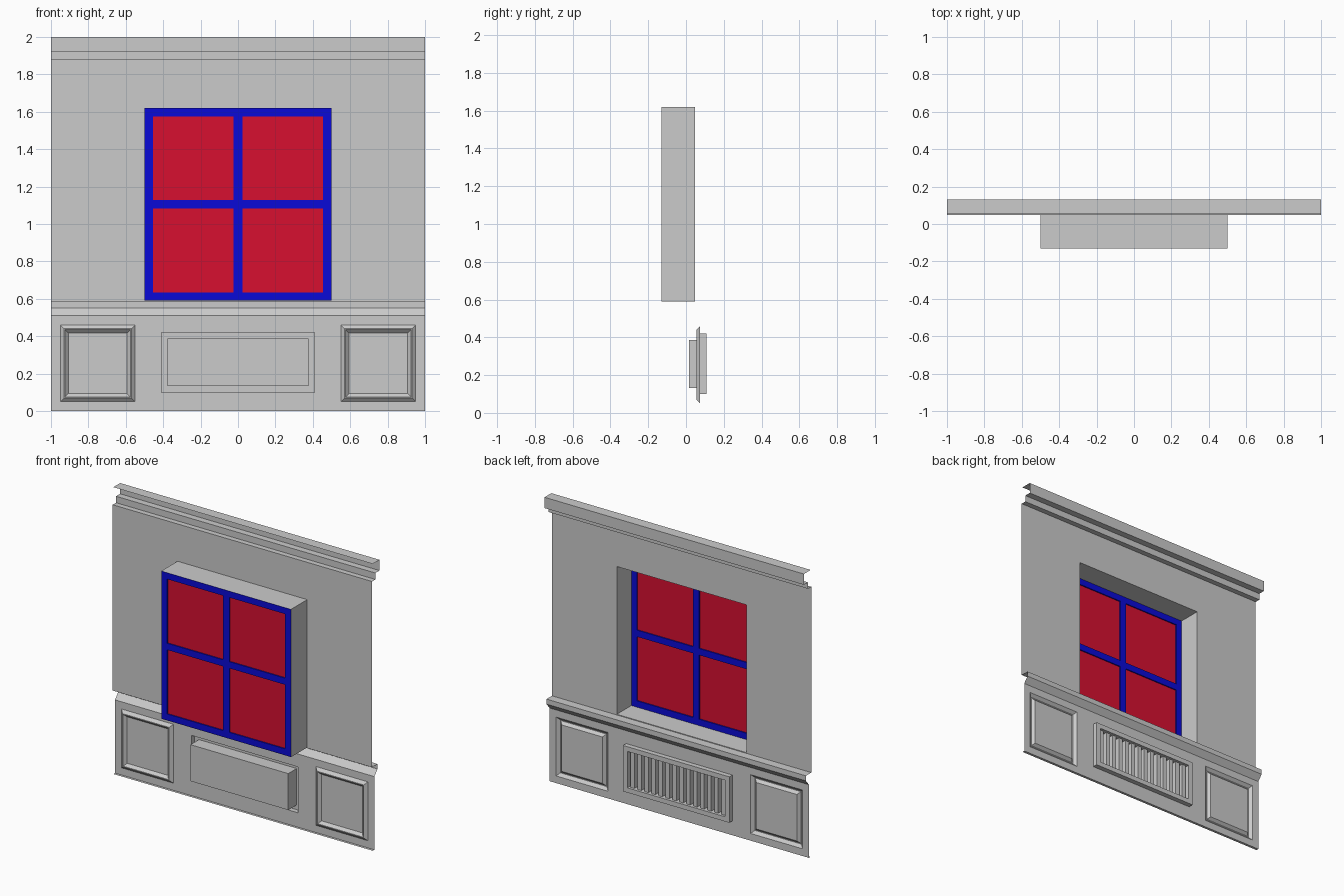
import bpy, bmesh

cube = bpy.data.objects.get("Cube")
if cube:
    bpy.data.objects.remove(cube, do_unlink=True)


def material(name, color):
    m = bpy.data.materials.new(name)
    m.use_nodes = True
    m.diffuse_color = (*color, 1)
    m.node_tree.nodes["Principled BSDF"].inputs["Base Color"].default_value = (*color, 1)
    return m


PLASTER = material("grey plaster", (0.6, 0.6, 0.6))
FRAME = material("blue frame", (0.003, 0.003, 0.68))
GLASS = material("red glass", (0.68, 0.005, 0.03))

WALL_Y, PANEL_Y, GRILLE_Y = 0.048, 0.074, 0.108
WINDOW_Y = -0.13


def finish(name, bm, mat):
    bmesh.ops.remove_doubles(bm, verts=bm.verts, dist=0.0001)
    mesh = bpy.data.meshes.new(name)
    bm.to_mesh(mesh)
    bm.free()
    mesh.materials.append(mat)
    obj = bpy.data.objects.new(name, mesh)
    bpy.context.collection.objects.link(obj)
    return obj


def quad(bm, points):
    bm.faces.new([bm.verts.new(p) for p in points])


def corners(rect, y):
    x0, x1, z0, z1 = rect
    return [(x1, y, z0), (x0, y, z0), (x0, y, z1), (x1, y, z1)]


def sheet(name, rect, y, holes):
    """Flat upright sheet facing +y, with rectangular openings."""
    bm = bmesh.new()
    xs = sorted({v for r in [rect] + holes for v in r[:2]})
    zs = sorted({v for r in [rect] + holes for v in r[2:]})
    for x0, x1 in zip(xs, xs[1:]):
        for z0, z1 in zip(zs, zs[1:]):
            cx, cz = (x0 + x1) / 2, (z0 + z1) / 2
            if not any(h[0] < cx < h[1] and h[2] < cz < h[3] for h in holes):
                quad(bm, corners((x0, x1, z0, z1), y))
    bmesh.ops.remove_doubles(bm, verts=bm.verts, dist=0.0001)
    bmesh.ops.dissolve_limit(bm, angle_limit=0.01, verts=bm.verts, edges=bm.edges)
    return finish(name, bm, PLASTER)


def moulding(name, profile):
    """Sweep a (y, z) profile, listed top down, along the wall."""
    bm = bmesh.new()
    for (ya, za), (yb, zb) in zip(profile, profile[1:]):
        quad(bm, [(1, yb, zb), (-1, yb, zb), (-1, ya, za), (1, ya, za)])
    return finish(name, bm, PLASTER)


def nested(name, rect, steps, cap=True):
    """Rectangular rings at (inset, y) steps, optionally closed in the middle."""
    bm = bmesh.new()
    x0, x1, z0, z1 = rect
    loops = [corners((x0 + i, x1 - i, z0 + i, z1 - i), y) for i, y in steps]
    for a, b in zip(loops, loops[1:]):
        for k in range(4):
            n = (k + 1) % 4
            quad(bm, [a[k], a[n], b[n], b[k]])
    if cap:
        quad(bm, loops[-1])
    return finish(name, bm, PLASTER)


def boxes(name, items, mat):
    """One object from boxes given as (rect, y0, y1)."""
    bm = bmesh.new()
    for (x0, x1, z0, z1), y0, y1 in items:
        part = bmesh.ops.create_cube(bm, size=1)["verts"]
        bmesh.ops.scale(bm, vec=(x1 - x0, y1 - y0, z1 - z0), verts=part)
        bmesh.ops.translate(bm, vec=((x0 + x1) / 2, (y0 + y1) / 2, (z0 + z1) / 2), verts=part)
    return finish(name, bm, mat)


# Upper wall and lower panelling
window = (-0.5, 0.5, 0.59, 1.62)
grille = (-0.41, 0.41, 0.10, 0.42)
panels = {"right_panel": (-0.95, -0.55, 0.05, 0.46), "left_panel": (0.55, 0.95, 0.05, 0.46)}
sheet("upper_wall", (-1, 1, 0.585, 1.88), WALL_Y, [window])
sheet("lower_wall", (-1, 1, 0, 0.51), PANEL_Y, [grille] + list(panels.values()))

# Horizontal mouldings
moulding("crown_moulding", [(0.055, 2), (0.13, 2), (0.13, 1.925), (0.085, 1.925),
                            (0.085, 1.88), (WALL_Y, 1.88)])
moulding("chair_rail", [(WALL_Y, 0.585), (0.108, 0.585), (0.108, 0.55), (PANEL_Y, 0.51)])
moulding("bottom_return", [(PANEL_Y, 0), (0.056, 0)])

# Grooved wall panels
for name, rect in panels.items():
    nested(name, rect, [(0, PANEL_Y), (0.02, 0.056), (0.025, 0.056), (0.043, PANEL_Y)])

# Vent: raised rim, deep niche and upright slats
nested("vent_niche", grille, [(0, PANEL_Y), (0, GRILLE_Y), (0.033, GRILLE_Y), (0.033, 0.015)])
count, span = 14, 0.754
pitch = span / count
slats = []
for k in range(count):
    cx = -span / 2 + pitch * (k + 0.5)
    slats.append(((cx - 0.015, cx + 0.015, 0.133, 0.387), 0.03, 0.09))
boxes("vent_slats", slats, PLASTER)

# Window reveal, frame with cross bars, and glass
nested("window_reveal", window, [(0, WALL_Y), (0, WINDOW_Y)], cap=False)
bar, back = 0.045, WINDOW_Y + 0.02
inner_z = (window[2] + bar, window[3] - bar)
mid = (window[2] + window[3]) / 2
rects = [(-0.499, 0.499, window[2] + 0.001, inner_z[0]), (-0.499, 0.499, inner_z[1], window[3] - 0.001)]
rects += [(a, b, *inner_z) for a, b in ((-0.499, -0.455), (-0.024, 0.024), (0.455, 0.499))]
rects += [(a, b, mid - 0.023, mid + 0.023) for a, b in ((-0.455, -0.024), (0.024, 0.455))]
boxes("window_frame", [(r, WINDOW_Y, back) for r in rects], FRAME)
boxes("window_glass", [((-0.455, 0.455, *inner_z), WINDOW_Y + 0.008, WINDOW_Y + 0.012)], GLASS)
